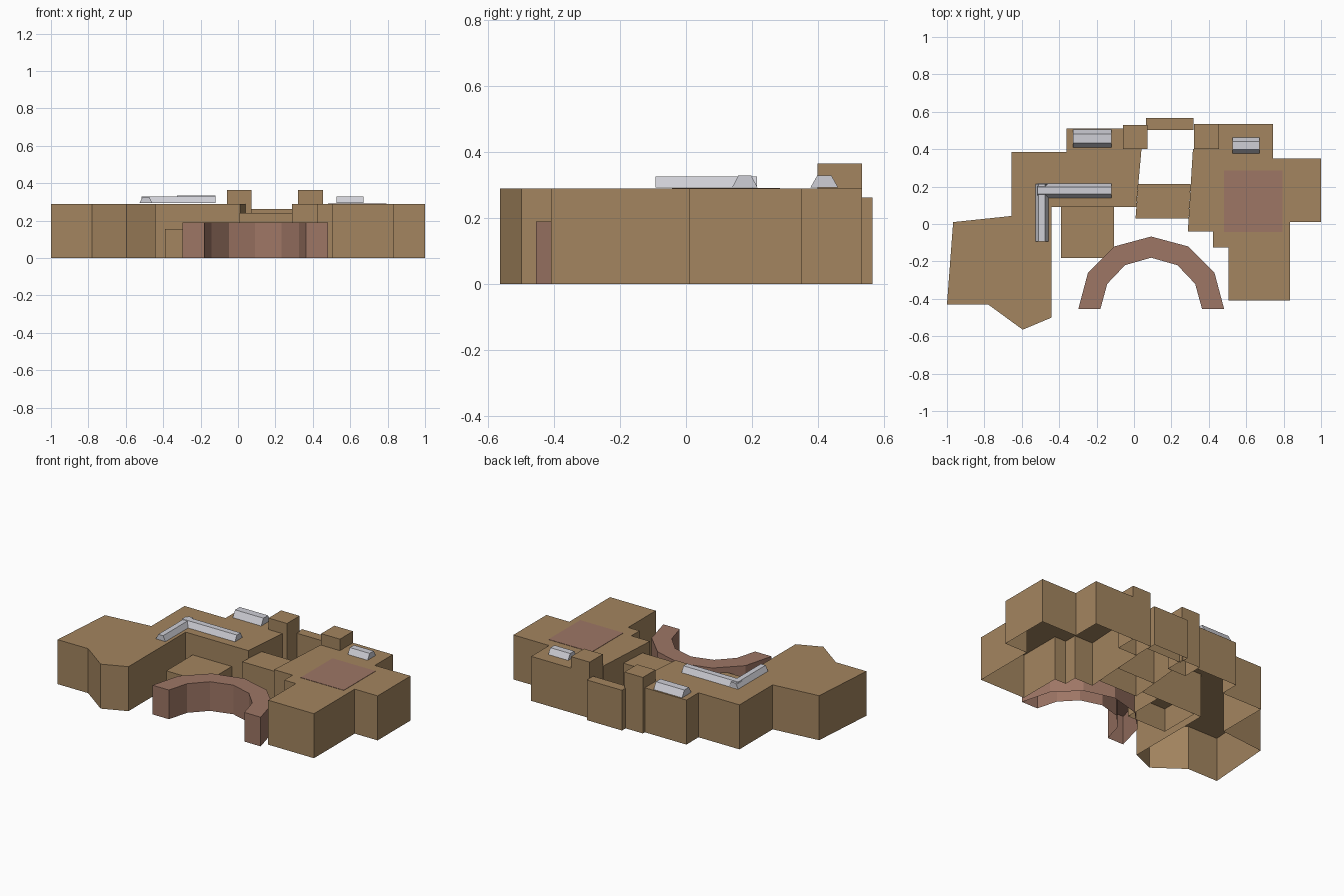
import bpy, bmesh

if "Cube" in bpy.data.objects:
    bpy.data.objects.remove(bpy.data.objects["Cube"])


def material(name, rgb):
    m = bpy.data.materials.new(name)
    m.diffuse_color = (*rgb, 1)
    m.use_nodes = True
    m.node_tree.nodes["Principled BSDF"].inputs["Base Color"].default_value = m.diffuse_color
    return m


BROWN = material("brown_wall", (0.37, 0.235, 0.115))
PINK = material("dusty_pink", (0.34, 0.18, 0.13))
GREY = material("pale_grey", (0.62, 0.62, 0.67))
ROOF = 0.29


def finish(name, bm, mat):
    me = bpy.data.meshes.new(name)
    bm.to_mesh(me)
    bm.free()
    me.materials.append(mat)
    ob = bpy.data.objects.new(name, me)
    bpy.context.collection.objects.link(ob)


def shell(name, outline, height, mat=BROWN, base=0.0):
    """Walls and roof over an anticlockwise outline, open underneath."""
    bm = bmesh.new()
    low = [bm.verts.new((x, y, base)) for x, y in outline]
    top = [bm.verts.new((x, y, height)) for x, y in outline]
    n = len(outline)
    for i in range(n):
        j = (i + 1) % n
        bm.faces.new((low[i], low[j], top[j], top[i]))
    bm.faces.new(top)
    finish(name, bm, mat)


def rect(x0, x1, y0, y1):
    return [(x0, y0), (x1, y0), (x1, y1), (x0, y1)]


def skylight(name, x0, x1, y0, y1, height=0.33, along_x=True):
    """Trapezoid prism with upright ends."""
    bm = bmesh.new()
    a, b = (y0, y1) if along_x else (x0, x1)
    ends = (x0, x1) if along_x else (y0, y1)
    s = (b - a) * 0.25
    profile = [(a, 0.293), (b, 0.293), (b - s, height), (a + s, height)]
    rings = [[bm.verts.new((e, p, z) if along_x else (p, e, z)) for p, z in profile]
             for e in ends]
    for i in range(4):
        j = (i + 1) % 4
        bm.faces.new((rings[0][i], rings[0][j], rings[1][j], rings[1][i]))
    for r in rings:
        bm.faces.new(r)
    bmesh.ops.recalc_face_normals(bm, faces=bm.faces)
    finish(name, bm, GREY)


# Main wings
shell("left_wing", [
    (-1, -0.43), (-0.78, -0.43), (-0.595, -0.565), (-0.44, -0.50),
    (-0.44, 0.09), (0.012, 0.09), (0.04, 0.40), (-0.06, 0.40), (-0.06, 0.51),
    (-0.36, 0.51), (-0.36, 0.385), (-0.655, 0.385), (-0.655, 0.043), (-0.967, 0.01)], ROOF)
shell("right_wing", [
    (0.505, -0.41), (0.835, -0.41), (0.835, 0.01), (1, 0.01), (1, 0.35),
    (0.742, 0.35), (0.742, 0.535), (0.455, 0.535), (0.455, 0.40), (0.315, 0.40),
    (0.288, -0.04), (0.422, -0.04), (0.422, -0.125), (0.505, -0.125)], ROOF)

# Towers, links and low block
shell("left_tower", rect(-0.06, 0.073, 0.40, 0.53), 0.365)
shell("right_tower", rect(0.32, 0.455, 0.40, 0.535), 0.365)
shell("rear_link", rect(0.065, 0.318, 0.503, 0.567), 0.262)
shell("middle_link", [(0.008, 0.03), (0.292, 0.03), (0.303, 0.213), (0.023, 0.213)], 0.24)
shell("low_block", rect(-0.39, -0.108, -0.182, 0.09), 0.155)

# Curved entrance canopy, mirrored about its centre
CX = 0.092
outer = [(0.39, -0.455), (0.338, -0.26), (0.197, -0.12), (0, -0.067)]
inner = [(0, -0.18), (0.14, -0.22), (0.235, -0.32), (0.272, -0.455)]
outline = ([(CX + x, y) for x, y in outer] + [(CX - x, y) for x, y in outer[-2::-1]]
           + [(CX - x, y) for x, y in inner[::-1]] + [(CX + x, y) for x, y in inner[1:]])
shell("curved_canopy", outline, 0.19, PINK)

# Roof patch
shell("roof_patch", rect(0.482, 0.793, -0.043, 0.285), ROOF + 0.002, PINK, ROOF)

# Skylights
skylight("rear_skylight", -0.325, -0.12, 0.41, 0.505, 0.335)
skylight("right_skylight", 0.527, 0.67, 0.378, 0.462)
skylight("long_skylight", -0.515, -0.12, 0.14, 0.217)
skylight("side_skylight", -0.527, -0.458, -0.093, 0.215, 0.327, False)
